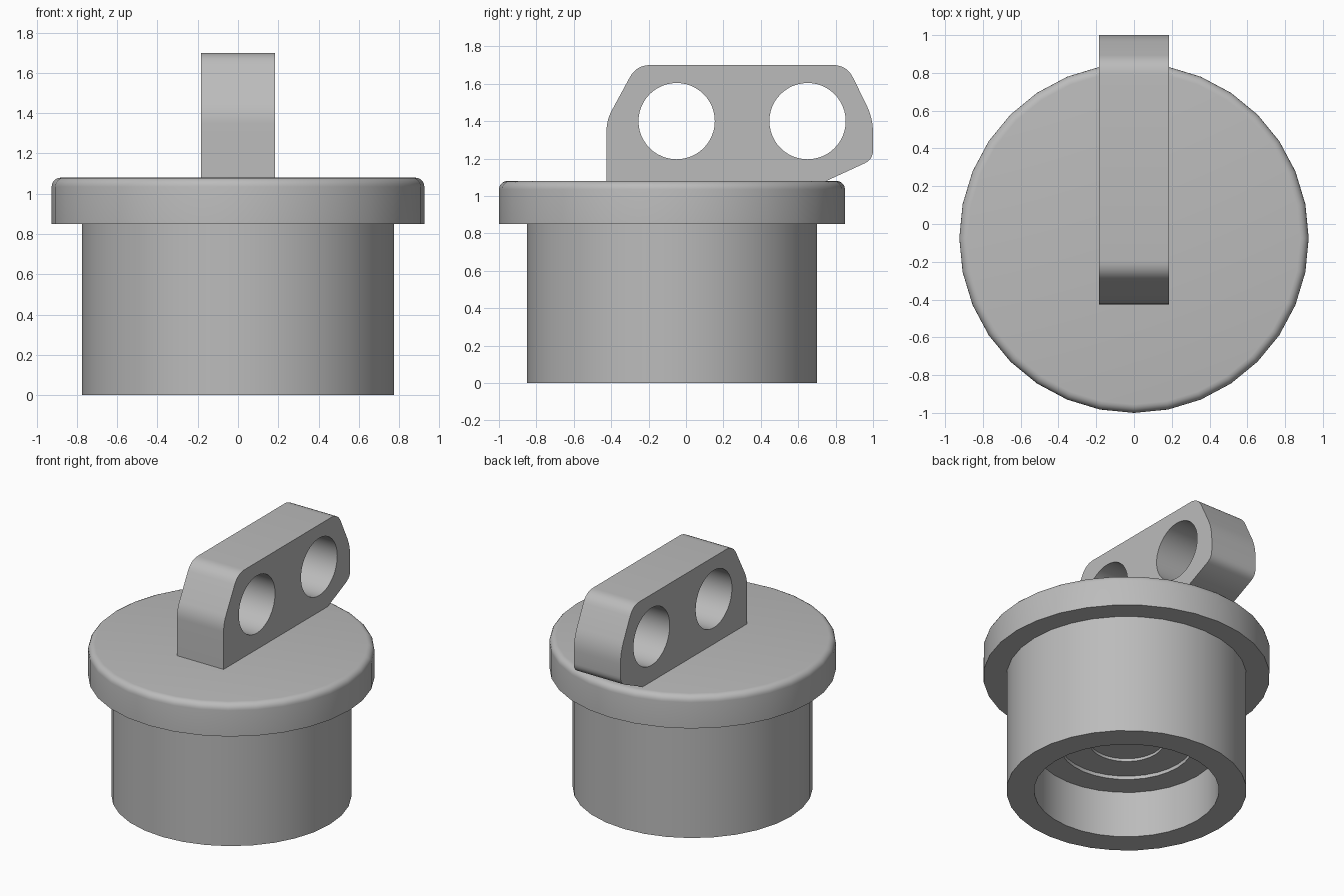
import bpy, bmesh, math
from mathutils import Vector, Matrix

cube = bpy.data.objects.get("Cube")
if cube:
    bpy.data.objects.remove(cube)

SIDES = 32
AXIS_Y = -0.075

grey = bpy.data.materials.new("plain_grey")
grey.use_nodes = True
grey.diffuse_color = (0.5, 0.5, 0.5, 1)
grey.node_tree.nodes["Principled BSDF"].inputs["Base Color"].default_value = (0.5, 0.5, 0.5, 1)


def finish(name, bm, angle=35):
    bmesh.ops.remove_doubles(bm, verts=bm.verts, dist=1e-5)
    bmesh.ops.recalc_face_normals(bm, faces=bm.faces)
    mesh = bpy.data.meshes.new(name)
    bm.to_mesh(mesh)
    bm.free()
    mesh.materials.append(grey)
    obj = bpy.data.objects.new(name, mesh)
    bpy.context.collection.objects.link(obj)
    bpy.ops.object.select_all(action='DESELECT')
    obj.select_set(True)
    bpy.context.view_layer.objects.active = obj
    bpy.ops.object.shade_smooth_by_angle(angle=math.radians(angle))
    return obj


def lathe(name, profile):
    """Spin (radius, height) points around the vertical axis."""
    bm = bmesh.new()
    verts = [bm.verts.new((0, AXIS_Y - r, z)) for r, z in profile]
    edges = [bm.edges.new(pair) for pair in zip(verts, verts[1:])]
    bmesh.ops.spin(bm, geom=verts + edges, cent=(0, AXIS_Y, 0), axis=(0, 0, 1),
                   angle=math.tau, steps=SIDES, use_merge=True)
    return finish(name, bm)


def rounded(corners, steps=6):
    """Outline with each corner (y, z, cut length) replaced by a curve."""
    pts = [Vector(c[:2]) for c in corners]
    out = []
    for i, p in enumerate(pts):
        cut = corners[i][2]
        if not cut:
            out.append(p)
            continue
        a = p + (pts[i - 1] - p).normalized() * cut
        b = p + (pts[(i + 1) % len(pts)] - p).normalized() * cut
        for k in range(steps + 1):
            t = k / steps
            out.append(a * (1 - t) ** 2 + p * 2 * t * (1 - t) + b * t * t)
    return out


def circle(y, z, r, n=48):
    return [Vector((y + r * math.cos(math.tau * k / n), z + r * math.sin(math.tau * k / n)))
            for k in range(n)]


# Plug body with a stepped socket underneath, and the flange cap on top
BEVEL = 0.045
rim = [(0.925 - BEVEL + BEVEL * math.cos(a), 1.08 - BEVEL + BEVEL * math.sin(a))
       for a in (math.pi / 2 * k / 5 for k in range(6))]
socket = [(0, 0.375), (0.24, 0.375), (0.24, 0.355), (0.43, 0.355),
          (0.43, 0.33), (0.597, 0.33), (0.597, 0)]
lathe("plug_body", socket + [(0.775, 0), (0.775, 0.85), (0.925, 0.85)] + rim + [(0, 1.08)])

# Lug plate with two round through holes
outline = rounded([(-0.425, 1.08, 0), (-0.425, 1.405, 0.06), (-0.265, 1.70, 0.075),
                   (0.86, 1.70, 0.075), (1.0, 1.415, 0.08), (1.0, 1.195, 0.05),
                   (0.75, 1.08, 0)])
curve = bpy.data.curves.new("lug_outline", 'CURVE')
curve.dimensions = '2D'
curve.fill_mode = 'BOTH'
curve.extrude = 0.184
for loop in (outline, circle(-0.05, 1.40, 0.204), circle(0.65, 1.40, 0.204)):
    spline = curve.splines.new('POLY')
    spline.points.add(len(loop) - 1)
    for point, co in zip(spline.points, loop):
        point.co = (co.x, co.y, 0, 1)
    spline.use_cyclic_u = True
helper = bpy.data.objects.new("lug_outline", curve)
bpy.context.collection.objects.link(helper)
bpy.context.view_layer.update()
solid = helper.evaluated_get(bpy.context.evaluated_depsgraph_get()).to_mesh()
bm = bmesh.new()
bm.from_mesh(solid)
bpy.data.objects.remove(helper)
# Stand the plate up: outline axes become y and z, thickness becomes x
bm.transform(Matrix(((0, 0, 1, 0), (1, 0, 0, 0), (0, 1, 0, 0), (0, 0, 0, 1))))
finish("lug_plate", bm)
